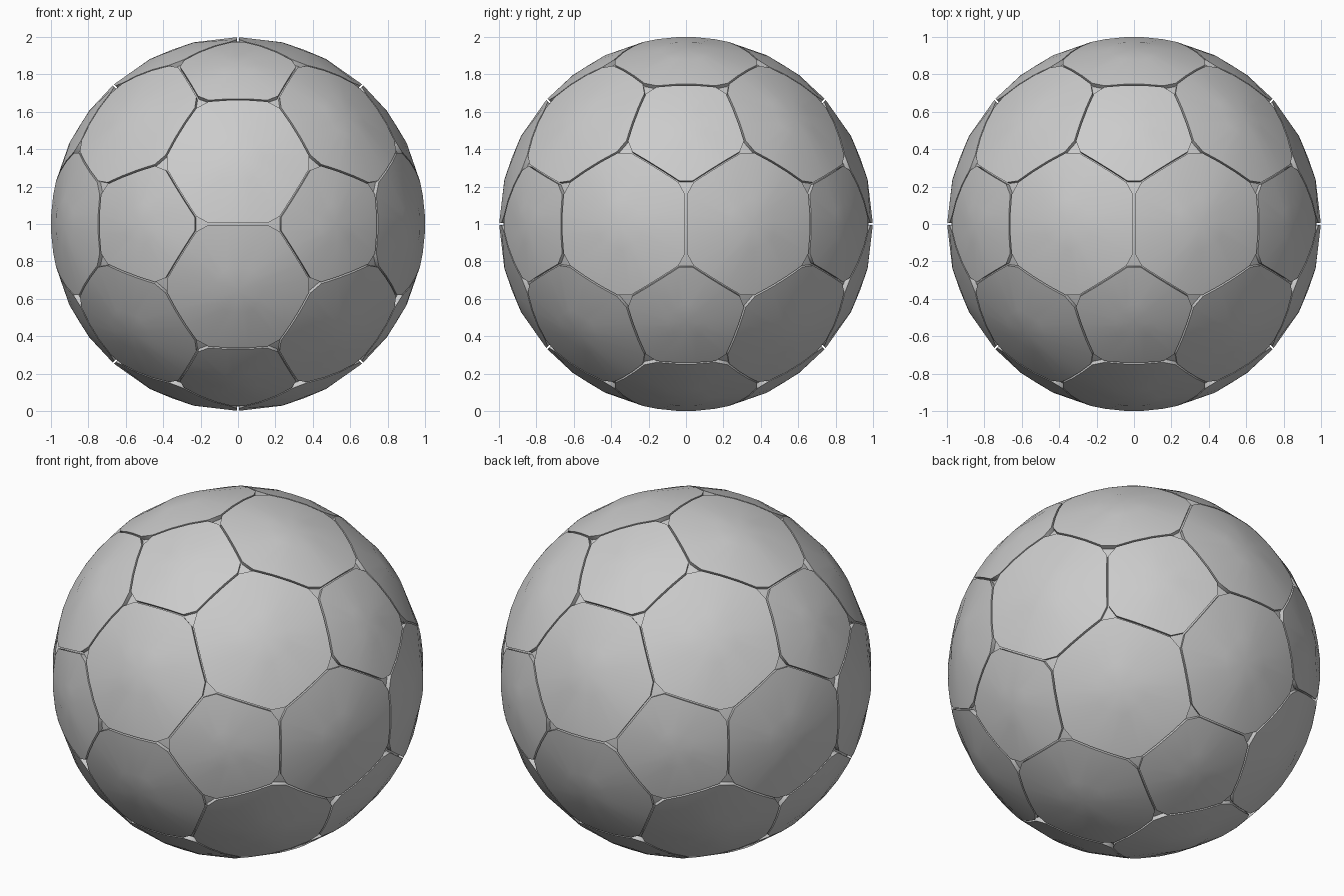
import bpy, bmesh, math
from mathutils import Vector

RADIUS = 1.0
FLOOR = 0.975        # radius of the inner ball seen in the seams
SEAM = 0.005         # half the seam width
CORNER = 0.11        # share of each side trimmed off at a corner
CENTRE = Vector((0, 0, 1))

cube = bpy.data.objects.get("Cube")
if cube:
    bpy.data.objects.remove(cube, do_unlink=True)

grey = bpy.data.materials.new("plain_grey")
grey.use_nodes = True
grey.diffuse_color = (0.6, 0.6, 0.6, 1)
grey.node_tree.nodes["Principled BSDF"].inputs["Base Color"].default_value = (0.6, 0.6, 0.6, 1)


def finish(bm, name):
    """Turn a bmesh into a smooth shaded object with crisp rims."""
    bmesh.ops.recalc_face_normals(bm, faces=bm.faces)
    mesh = bpy.data.meshes.new(name)
    bm.to_mesh(mesh)
    bm.free()
    mesh.materials.append(grey)
    mesh.shade_smooth()
    mesh.set_sharp_from_angle(angle=math.radians(35))
    obj = bpy.data.objects.new(name, mesh)
    obj.location = CENTRE
    bpy.context.collection.objects.link(obj)


def ordered(points):
    """Sort points around their common centre."""
    axis = sum(points, Vector()).normalized()
    u = axis.orthogonal().normalized()
    v = axis.cross(u)
    return sorted(points, key=lambda p: math.atan2(p.dot(v), p.dot(u)))


def add_panel(bm, corners):
    """A domed panel with trimmed corners and a wall down into the seam."""
    corners = ordered(corners)
    n = len(corners)
    mid = sum(corners, Vector()) / n
    apothem = ((corners[0] + corners[1]) / 2 - mid).length
    outline = []
    for i, a in enumerate(corners):
        b = corners[(i + 1) % n]
        for k in range(4):
            outline.append(a.lerp(b, CORNER + (1 - 2 * CORNER) * k / 3))

    def loop(scale, radius):
        return [bm.verts.new(mid.lerp(p, scale).normalized() * radius) for p in outline]

    rim = 1 - SEAM / apothem
    loops = [loop(rim, FLOOR - 0.01), loop(rim, RADIUS), loop(rim / 3, RADIUS)]
    count = len(outline)
    for low, high in zip(loops, loops[1:]):
        for i in range(count):
            j = (i + 1) % count
            bm.faces.new((low[i], low[j], high[j], high[i]))
    top = bm.verts.new(mid.normalized() * (RADIUS - 0.004))
    for i in range(count):
        bm.faces.new((loops[-1][i], loops[-1][(i + 1) % count], top))


# Icosahedron corners, whose truncation lays out the panels
phi = (1 + math.sqrt(5)) / 2
ico = []
for s in (-1, 1):
    for t in (-phi, phi):
        ico += [Vector((s, t, 0)), Vector((0, s, t)), Vector((t, 0, s))]
near = {i: [j for j in range(12) if j != i and (ico[i] - ico[j]).length < 2.1]
        for i in range(12)}


def cut(i, j):
    return ico[i].lerp(ico[j], 1 / 3).normalized()


# Twelve five-sided panels
bm = bmesh.new()
for i in range(12):
    add_panel(bm, [cut(i, j) for j in near[i]])
finish(bm, "five_sided_panels")

# Twenty six-sided panels
bm = bmesh.new()
for i in range(12):
    for j in near[i]:
        for k in near[j]:
            if i < j < k and k in near[i]:
                tri = (i, j, k)
                add_panel(bm, [cut(a, b) for a in tri for b in tri if a != b])
finish(bm, "six_sided_panels")

# Inner ball that closes the seams and corner recesses
bm = bmesh.new()
bmesh.ops.create_icosphere(bm, subdivisions=5, radius=FLOOR)
finish(bm, "inner_ball")
